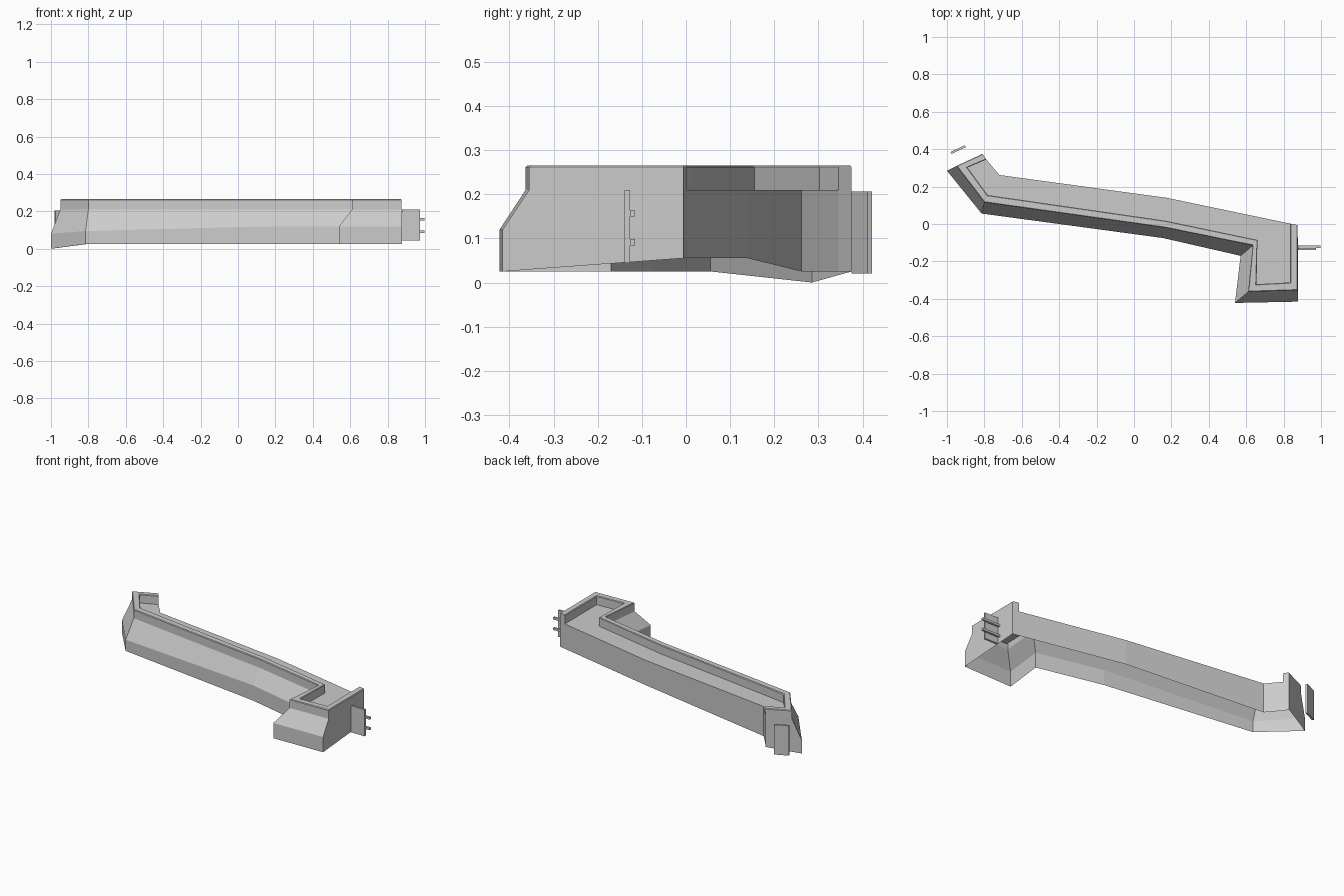
import bpy, bmesh
from math import radians
from mathutils import Vector

cube = bpy.data.objects.get("Cube")
if cube:
    bpy.data.objects.remove(cube, do_unlink=True)

grey = bpy.data.materials.new("light grey")
grey.use_nodes = True
COLOR = (0.6, 0.6, 0.6, 1)
grey.diffuse_color = COLOR
grey.node_tree.nodes["Principled BSDF"].inputs["Base Color"].default_value = COLOR

FLOOR, TOP, EDGE = 0.21, 0.265, 0.004


def finish(name, bm):
    mesh = bpy.data.meshes.new(name)
    bm.to_mesh(mesh)
    bm.free()
    mesh.materials.append(grey)
    obj = bpy.data.objects.new(name, mesh)
    bpy.context.collection.objects.link(obj)
    return obj


def box(name, center, size, turn=0):
    bm = bmesh.new()
    bmesh.ops.create_cube(bm, size=1)
    bmesh.ops.scale(bm, vec=size, verts=bm.verts)
    obj = finish(name, bm)
    obj.location = center
    obj.rotation_euler.z = radians(turn)
    return obj


# Stations along the balcony: foot, rim outside, rim inside, foot z, knee z
stations = [
    ((-0.81, 0.375), (-0.81, 0.375), (-0.79, 0.345), 0.025, 0.08),
    ((-1.0, 0.285), (-0.95, 0.31), (-0.89, 0.302), 0.0, 0.08),
    ((-0.815, 0.056), (-0.80, 0.115), (-0.783, 0.155), 0.025, 0.095),
    ((0.155, -0.075), (0.165, -0.02), (0.165, 0.018), 0.025, 0.12),
    ((0.57, -0.17), (0.635, -0.115), (0.66, -0.085), 0.025, 0.12),
    ((0.54, -0.422), (0.61, -0.363), (0.655, -0.322), 0.025, 0.12),
    ((0.878, -0.415), (0.875, -0.355), (0.835, -0.312), 0.025, 0.12),
    ((0.875, -0.006), (0.875, -0.006), (0.835, 0.002), 0.055, 0.12),
]


def section(foot, rim, inner, z_foot, z_knee):
    foot, rim, inner = Vector(foot), Vector(rim), Vector(inner)
    path = [(foot, z_foot), (foot, z_knee), (rim, FLOOR), (rim, TOP - EDGE),
            (rim.lerp(inner, 0.1), TOP), (rim.lerp(inner, 0.9), TOP),
            (inner, TOP - EDGE), (inner, FLOOR)]
    return [(p.x, p.y, z) for p, z in path]


bm = bmesh.new()


def face(points):
    bm.faces.new([bm.verts.new(p) for p in points])


# Outer wall and raised parapet, an open shell underneath
rings = [section(*s) for s in stations]
for a, b in zip(rings, rings[1:]):
    for j in range(len(a) - 1):
        face((a[j], b[j], b[j + 1], a[j + 1]))

# Parapet end caps
face(rings[0][2:])
face(rings[-1][:1:-1])

# Back wall, left to right, with its lower edge height
back = [(-0.81, 0.375, 0.025), (-0.79, 0.345, 0.025), (-0.72, 0.262, 0.025),
        (0.175, 0.14, 0.055), (0.835, 0.002, 0.055), (0.875, -0.006, 0.055)]
for l, r in zip(back, back[1:]):
    face((r, l, (*l[:2], FLOOR), (*r[:2], FLOOR)))

# Walkway floor
face([ring[-1] for ring in rings] + [(x, y, FLOOR) for x, y, z in back[3:1:-1]])

bmesh.ops.remove_doubles(bm, verts=bm.verts, dist=0.0005)
finish("balcony_shell", bm)

# Side bracket with two rails
box("bracket_plate", (0.925, -0.133, 0.127), (0.094, 0.012, 0.166))
for name, z in (("lower_rail", 0.091), ("upper_rail", 0.157)):
    box(name, (0.937, -0.121, z), (0.122, 0.012, 0.014))

# Separate thin panel beyond the other end
box("end_panel", (-0.94, 0.398, 0.113), (0.085, 0.012, 0.186), 25)
